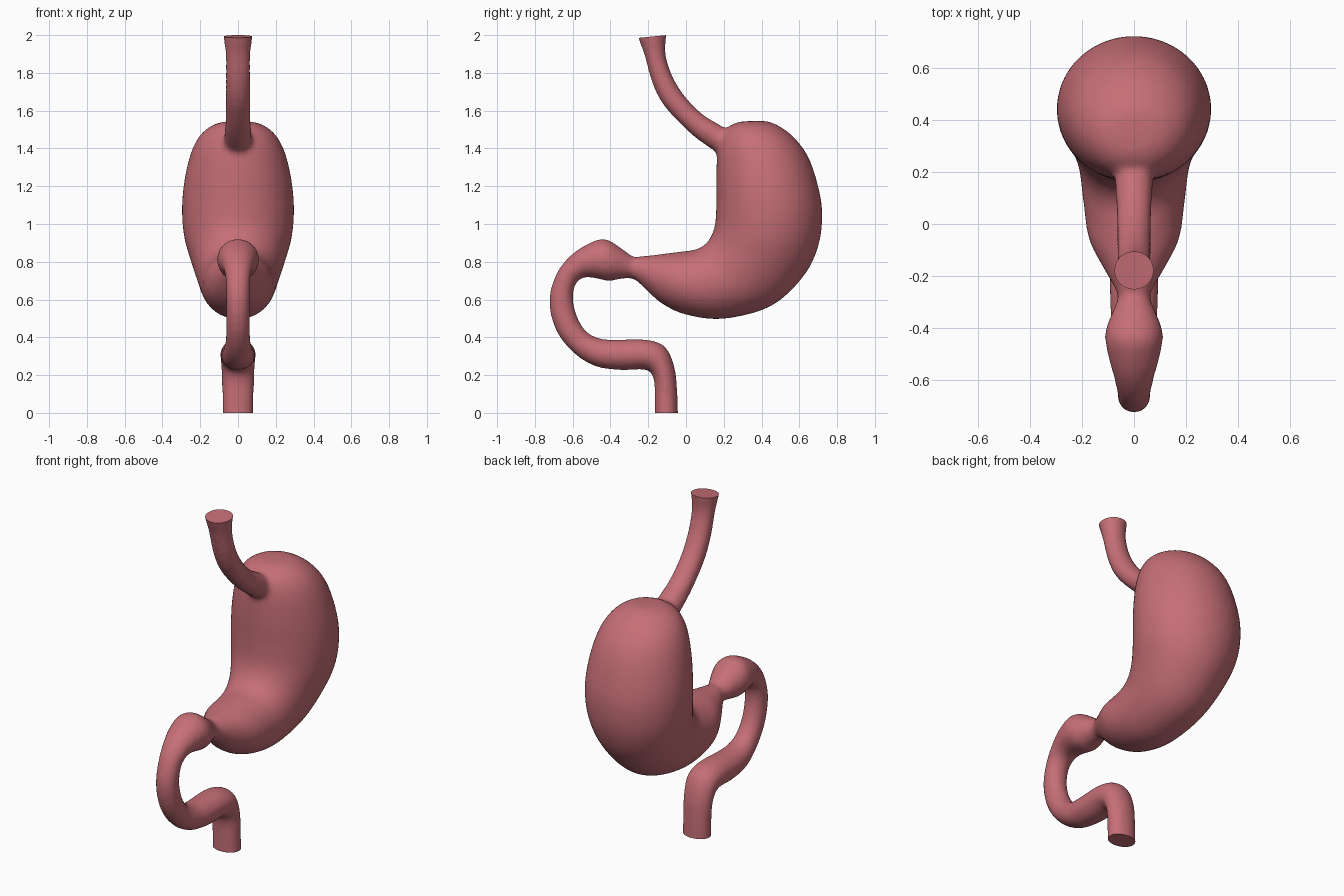
import bpy, bmesh, math
from mathutils import Vector

if "Cube" in bpy.data.objects:
    bpy.data.objects.remove(bpy.data.objects["Cube"])

flesh = bpy.data.materials.new("flesh pink")
flesh.diffuse_color = (0.56, 0.158, 0.182, 1)
flesh.use_nodes = True
flesh.node_tree.nodes["Principled BSDF"].inputs["Base Color"].default_value = flesh.diffuse_color

# Each ring: inner edge (y, z), outer edge (y, z), half width in x
STOMACH = [
    (.33, 1.545, .43, 1.545, .05), (.26, 1.535, .50, 1.515, .13), (.20, 1.49, .58, 1.45, .20),
    (.168, 1.40, .65, 1.35, .25), (.16, 1.25, .70, 1.20, .285), (.16, 1.10, .722, 1.05, .297),
    (.15, .98, .70, .88, .285), (.11, .90, .62, .72, .25), (.05, .865, .45, .565, .215),
    (-.02, .855, .20, .498, .195), (-.10, .845, .0, .52, .175), (-.18, .835, -.13, .58, .125),
    (-.24, .83, -.23, .67, .08), (-.28, .828, -.28, .71, .062), (-.34, .87, -.34, .71, .085),
    (-.43, .922, -.41, .698, .112), (-.52, .895, -.49, .715, .10), (-.61, .835, -.545, .715, .08),
    (-.685, .74, -.585, .68, .067), (-.725, .60, -.597, .60, .063), (-.695, .45, -.572, .50, .063),
    (-.61, .33, -.52, .425, .067), (-.49, .25, -.45, .393, .08), (-.35, .226, -.37, .388, .09),
    (-.23, .23, -.21, .388, .095), (-.185, .213, -.11, .35, .093), (-.168, .16, -.06, .24, .087),
    (-.167, .08, -.045, .10, .084), (-.167, 0, -.042, 0, .084), (-.167, -.07, -.042, -.07, .084),
]
OESOPHAGUS = [
    (-.275, 2.07, -.095, 2.08, .09), (-.253, 1.985, -.103, 2.0, .077), (-.222, 1.90, -.108, 1.90, .067),
    (-.18, 1.75, -.07, 1.78, .066), (-.12, 1.63, -.0, 1.67, .066), (0, 1.50, .09, 1.58, .068),
    (.10, 1.42, .18, 1.525, .072), (.22, 1.34, .28, 1.46, .075), (.30, 1.28, .36, 1.40, .07),
]


def spline(a, b, c, d, t):
    return [0.5 * (2 * q + (r - p) * t + (2 * p - 5 * q + 4 * r - s) * t * t
                   + (3 * q - p - 3 * r + s) * t ** 3) for p, q, r, s in zip(a, b, c, d)]


def loft(bm, rows, steps=5, sides=40):
    """Skin elliptical rings along a smooth path and cap both ends."""
    rows = [rows[0]] + rows + [rows[-1]]
    path = [spline(*rows[i:i + 4], k / steps) for i in range(len(rows) - 3) for k in range(steps)]
    path.append(rows[-1])
    rings = []
    for y0, z0, y1, z1, w in path:
        mid = Vector((0, (y0 + y1) / 2, (z0 + z1) / 2))
        half = Vector((0, (y1 - y0) / 2, (z1 - z0) / 2))
        ring = []
        for k in range(sides):
            a = math.tau * k / sides
            ring.append(bm.verts.new(mid + half * math.cos(a) + Vector((w * math.sin(a), 0, 0))))
        rings.append(ring)
    for r, s in zip(rings, rings[1:]):
        for k in range(sides):
            n = (k + 1) % sides
            bm.faces.new((r[k], r[n], s[n], s[k]))
    bm.faces.new(rings[0][::-1])
    bm.faces.new(rings[-1])


# Stomach with duodenum, and the oesophagus running into it
bm = bmesh.new()
loft(bm, STOMACH)
loft(bm, OESOPHAGUS)
bmesh.ops.recalc_face_normals(bm, faces=bm.faces)
mesh = bpy.data.meshes.new("stomach")
bm.to_mesh(mesh)
bm.free()
stomach = bpy.data.objects.new("stomach", mesh)
bpy.context.collection.objects.link(stomach)

# Fuse the two tubes into one skin with soft joins
remesh = stomach.modifiers.new("fuse", 'REMESH')
remesh.mode = 'VOXEL'
remesh.voxel_size = 0.014
soften = stomach.modifiers.new("soften", 'SMOOTH')
soften.factor = 0.5
soften.iterations = 12
bpy.context.view_layer.update()
fused = bpy.data.meshes.new_from_object(stomach.evaluated_get(bpy.context.evaluated_depsgraph_get()))
stomach.modifiers.clear()

# Cut the two tube ends clean and close them
bm = bmesh.new()
bm.from_mesh(fused)
for point, normal in (((0, 0, 0), (0, 0, -1)), ((0, -.105, 2.0), (0, -.1, 1))):
    cut = bmesh.ops.bisect_plane(bm, geom=bm.verts[:] + bm.edges[:] + bm.faces[:], dist=1e-5,
                                 plane_co=point, plane_no=normal, clear_outer=True)
    rim = [e for e in cut["geom_cut"] if isinstance(e, bmesh.types.BMEdge)]
    bmesh.ops.contextual_create(bm, geom=rim)
bmesh.ops.recalc_face_normals(bm, faces=bm.faces)
bm.to_mesh(fused)
bm.free()
stomach.data = fused
fused.materials.clear()
fused.materials.append(flesh)

bpy.context.view_layer.objects.active = stomach
stomach.select_set(True)
bpy.ops.object.shade_smooth_by_angle(angle=math.radians(40))
